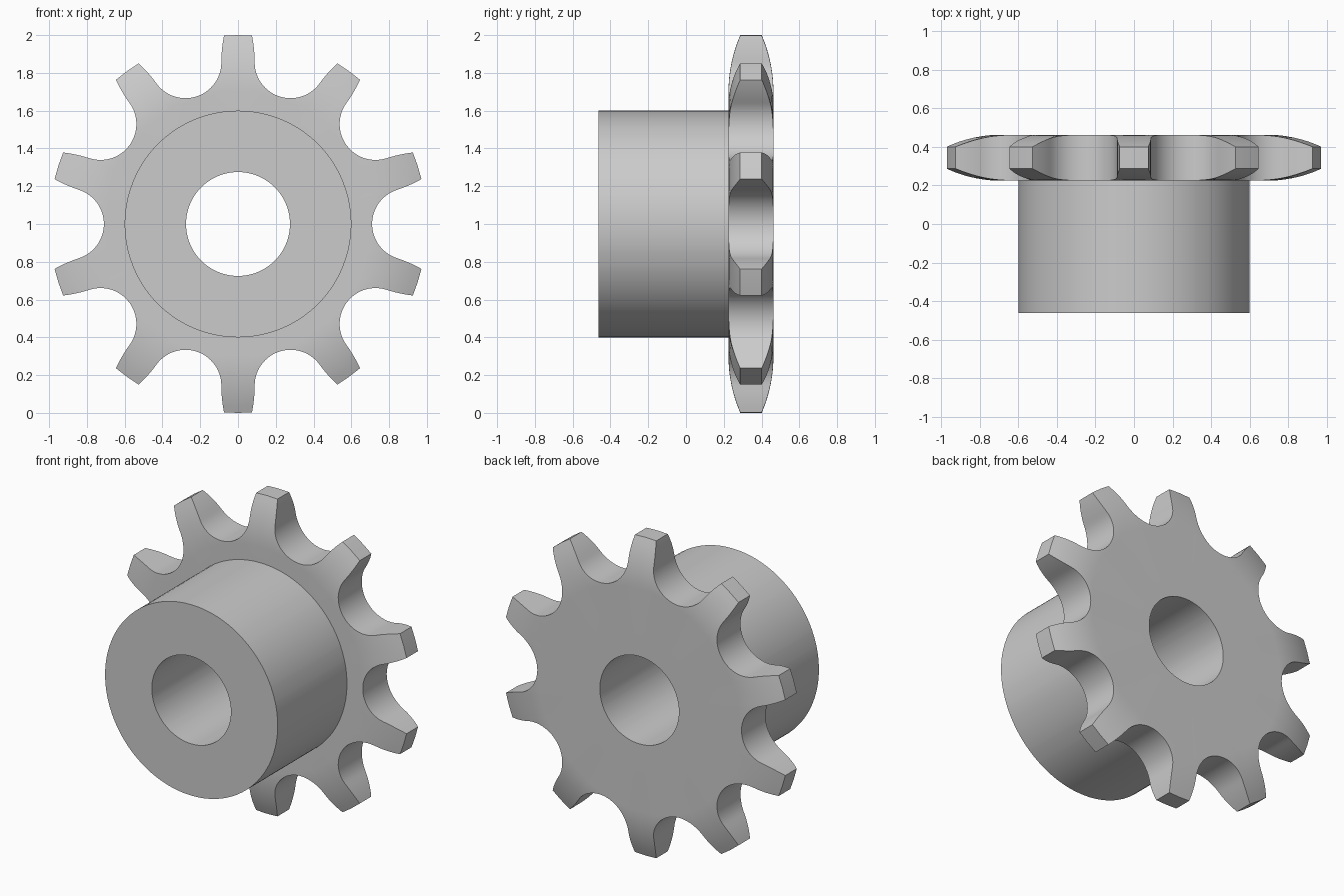
import bpy, bmesh
from math import sin, cos, pi, sqrt, atan2, hypot, radians

cube = bpy.data.objects.get("Cube")
if cube:
    bpy.data.objects.remove(cube, do_unlink=True)

TEETH = 10
STEP = 2 * pi / TEETH
BORE, HUB, TIP = 0.275, 0.6, 1.0
HUB_FRONT, FRONT, BACK = -0.463, 0.225, 0.463
PITCH, ROLLER = 0.9, 0.19            # radius of the gap centres, radius of the gaps
CROWN_START, CROWN_DEPTH = 0.70, 0.062
CROWN_R = ((TIP - CROWN_START) ** 2 + CROWN_DEPTH ** 2) / (2 * CROWN_DEPTH)


def half_tooth():
    """Outline from the tooth axis to the middle of the next gap, as (angle, radius)."""
    points = [(0.0, TIP)]
    gap_x, gap_z = PITCH * sin(STEP / 2), PITCH * cos(STEP / 2)
    root = gap_x - ROLLER
    tip_x = 0.074
    tip_z = sqrt(TIP ** 2 - tip_x ** 2)
    # bowed flank
    for i in range(6):
        t = 1 - i / 6
        points.append((root + (tip_x - root) * t * t, gap_z + (tip_z - gap_z) * t))
    # round gap
    arc = 14
    for i in range(arc + 1):
        a = pi + (pi / 2 - STEP / 2) * i / arc
        points.append((gap_x + ROLLER * cos(a), gap_z + ROLLER * sin(a)))
    return [(atan2(x, z), hypot(x, z)) for x, z in points]


def crown(r):
    """How far the tooth side falls away at a radius."""
    h = max(0.0, r - CROWN_START)
    return CROWN_R - sqrt(CROWN_R ** 2 - h * h)


def section(r_out):
    """Closed section (radius, y) through bore, hub and toothed plate."""
    n = 8
    radii = [CROWN_START + (r_out - CROWN_START) * i / n for i in range(n + 1)]
    front = [(r, FRONT + crown(r)) for r in radii]
    back = [(r, BACK - crown(r)) for r in reversed(radii)]
    return [(BORE, HUB_FRONT), (HUB, HUB_FRONT), (HUB, FRONT)] + front + back + [(BORE, BACK)]


# mirror the half tooth and repeat it around the axis
half = half_tooth()
tooth = [(-a, r) for a, r in reversed(half[1:-1])] + half
outline = [(a + k * STEP, r) for k in range(TEETH) for a, r in tooth]

# sprocket: toothed plate with hub and bore
bm = bmesh.new()
columns = [[bm.verts.new((p * sin(a), y, 1 + p * cos(a))) for p, y in section(r)]
           for a, r in outline]
for c, here in enumerate(columns):
    after = columns[(c + 1) % len(columns)]
    for i in range(len(here)):
        j = (i + 1) % len(here)
        bm.faces.new((here[i], here[j], after[j], after[i]))
bmesh.ops.recalc_face_normals(bm, faces=bm.faces)
mesh = bpy.data.meshes.new("sprocket")
bm.to_mesh(mesh)
bm.free()

steel = bpy.data.materials.new("steel grey")
steel.use_nodes = True
colour = (0.6, 0.6, 0.6, 1)
steel.diffuse_color = colour
steel.node_tree.nodes["Principled BSDF"].inputs["Base Color"].default_value = colour
mesh.materials.append(steel)

sprocket = bpy.data.objects.new("sprocket", mesh)
bpy.context.collection.objects.link(sprocket)
bpy.ops.object.select_all(action='DESELECT')
sprocket.select_set(True)
bpy.context.view_layer.objects.active = sprocket
bpy.ops.object.shade_smooth_by_angle(angle=radians(30))
